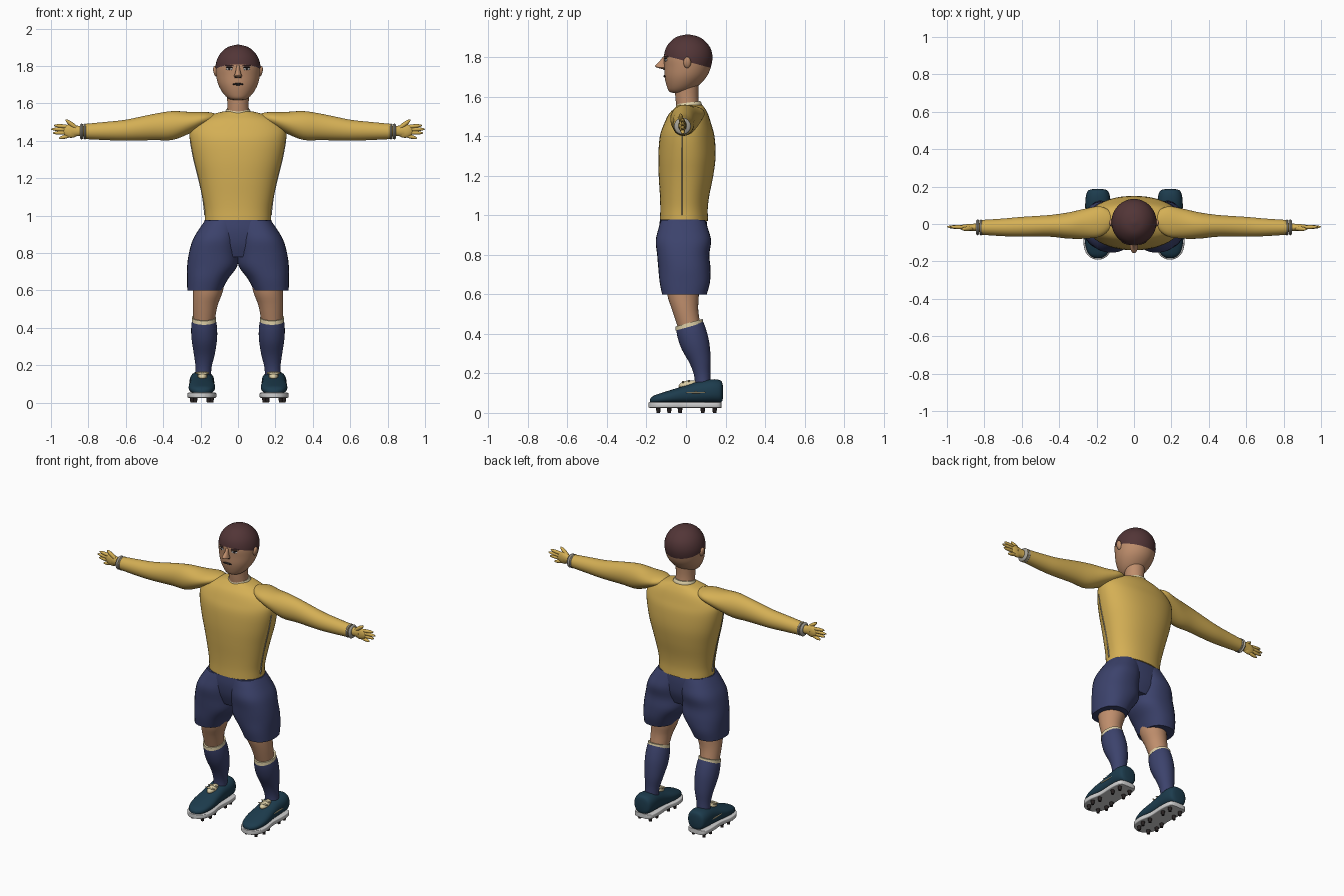
import bpy, bmesh, math
from mathutils import Vector, Matrix
from mathutils.bvhtree import BVHTree


def material(name, r, g, b):
    m = bpy.data.materials.new(name)
    m.diffuse_color = (r, g, b, 1)
    return m


YELLOW = material("shirt yellow", 0.66, 0.43, 0.09)
NAVY = material("navy cloth", 0.045, 0.055, 0.15)
SKIN = material("skin", 0.52, 0.27, 0.15)
HAIR = material("dark brown hair", 0.085, 0.036, 0.038)
TEAL = material("shoe teal", 0.012, 0.045, 0.075)
CREAM = material("cream trim", 0.72, 0.62, 0.38)
GREY = material("cuff grey", 0.38, 0.36, 0.31)
WHITE = material("sole white", 0.62, 0.62, 0.62)
DARK = material("near black", 0.02, 0.015, 0.015)


def finish(name, bm, mat, mirror=False, angle=50):
    bmesh.ops.recalc_face_normals(bm, faces=bm.faces)
    me = bpy.data.meshes.new(name)
    bm.to_mesh(me)
    bm.free()
    ob = bpy.data.objects.new(name, me)
    bpy.context.collection.objects.link(ob)
    for m in mat if isinstance(mat, list) else [mat]:
        me.materials.append(m)
    bpy.ops.object.select_all(action='DESELECT')
    ob.select_set(True)
    bpy.context.view_layer.objects.active = ob
    bpy.ops.object.shade_smooth_by_angle(angle=math.radians(angle))
    if mirror:
        ob.modifiers.new("other side", 'MIRROR')
    return ob


def smooth_rings(rings, steps):
    """Catmull-Rom interpolation of cross-section values."""
    out = []
    n = len(rings)
    for i in range(n - 1):
        p = [rings[max(0, min(n - 1, i + k))] for k in (-1, 0, 1, 2)]
        for s in range(steps):
            t = s / steps
            out.append([0.5 * (2 * b + (c - a) * t + (2 * a - 5 * b + 4 * c - d) * t * t
                               + (3 * b - a - 3 * c + d) * t ** 3) for a, b, c, d in zip(*p)])
    out.append(list(rings[-1]))
    return out


def loft(rings, axis='Z', power=2.0, steps=4, seg=32, shear=0.0):
    """Rings are (position, centre u, centre v, radius u, radius v)."""
    bm = bmesh.new()
    loops = []
    for t, cu, cv, ru, rv in smooth_rings(rings, steps):
        loop = []
        for k in range(seg):
            c, s = math.cos(2 * math.pi * k / seg), math.sin(2 * math.pi * k / seg)
            u = cu + max(ru, 0.001) * math.copysign(abs(c) ** (2 / power), c)
            v = cv + max(rv, 0.001) * math.copysign(abs(s) ** (2 / power), s)
            co = {'Z': (u, v, t + shear * (v - cv)), 'X': (t, u, v), 'Y': (u, t, v)}[axis]
            loop.append(bm.verts.new(co))
        loops.append(loop)
    for a, b in zip(loops, loops[1:]):
        for k in range(seg):
            bm.faces.new((a[k], a[(k + 1) % seg], b[(k + 1) % seg], b[k]))
    bm.faces.new(loops[0])
    bm.faces.new(loops[-1])
    return bm


def blob(name, centre, radii, mat, mirror=False, rot=None):
    bm = bmesh.new()
    m = Matrix.Translation(centre) @ (rot or Matrix()) @ Matrix.Diagonal((*radii, 1))
    bmesh.ops.create_uvsphere(bm, u_segments=16, v_segments=10, radius=1, matrix=m)
    return finish(name, bm, mat, mirror, 80)


def finger(name, a, b, r):
    a, b = Vector(a), Vector(b)
    rot = (b - a).to_track_quat('Z', 'Y').to_matrix().to_4x4()
    blob(name, (a + b) / 2, (r, r, (b - a).length / 2), YELLOW, True, rot)


# Shirt body
finish("shirt_body", loft([
    (0.97, 0, -0.01, 0.176, 0.122), (1.03, 0, -0.01, 0.178, 0.12),
    (1.1, 0, -0.007, 0.19, 0.125), (1.2, 0, 0, 0.212, 0.138),
    (1.3, 0, 0.005, 0.238, 0.145), (1.4, 0, 0.006, 0.257, 0.138),
    (1.46, 0, 0.008, 0.255, 0.12), (1.51, 0, 0.012, 0.215, 0.1),
    (1.54, 0, 0.018, 0.145, 0.078), (1.558, 0, 0.02, 0.075, 0.062)], power=2.2, seg=48), YELLOW)
# Collar
finish("collar", loft([(1.545, 0, 0.015, 0.07, 0.066), (1.558, 0, 0.014, 0.068, 0.065),
                       (1.57, 0, 0.012, 0.062, 0.06)], shear=0.12), CREAM)
# Thin seams under the arms
finish("side_seams", loft([(1.0, 0.172, -0.02, 0.008, 0.004), (1.1, 0.184, -0.02, 0.008, 0.004),
                           (1.2, 0.206, -0.02, 0.008, 0.004), (1.3, 0.231, -0.02, 0.008, 0.004),
                           (1.4, 0.25, -0.02, 0.008, 0.004)], seg=8), GREY, True)

# Sleeves
finish("sleeves", loft([
    (0.11, 0.02, 1.525, 0.006, 0.004), (0.125, 0.02, 1.525, 0.045, 0.022),
    (0.18, 0.014, 1.517, 0.08, 0.038), (0.26, 0.002, 1.497, 0.08, 0.058),
    (0.35, -0.008, 1.482, 0.07, 0.077), (0.45, -0.01, 1.474, 0.058, 0.07),
    (0.6, -0.015, 1.457, 0.053, 0.056), (0.7, -0.018, 1.453, 0.047, 0.049),
    (0.825, -0.018, 1.45, 0.039, 0.04)], axis='X'), YELLOW, True)
# Cuffs and wrists
for i, x in enumerate((0.818, 0.836)):
    finish("cuff_band_%d" % (i + 1), loft([
        (x - 0.008, -0.018, 1.45, 0.036, 0.037), (x, -0.018, 1.45, 0.043, 0.043),
        (x + 0.008, -0.018, 1.45, 0.036, 0.037)], axis='X', seg=24), GREY, True)
finish("wrists", loft([(0.81, -0.018, 1.452, 0.028, 0.03), (0.85, -0.018, 1.453, 0.02, 0.027),
                       (0.89, -0.018, 1.455, 0.018, 0.034)], axis='X', seg=20), YELLOW, True)
# Gloved hands
blob("palms", (0.892, -0.018, 1.453), (0.046, 0.017, 0.037), YELLOW, True)
for nm, z0, tip_x, z1 in (("index", 1.473, 0.985, 1.483), ("middle", 1.459, 1.0, 1.463),
                          ("ring", 1.445, 0.99, 1.442), ("little", 1.432, 0.957, 1.414)):
    finger(nm + "_fingers", (0.885, -0.018, z0), (tip_x, -0.015, z1), 0.0105)
finger("thumbs", (0.85, -0.022, 1.458), (0.922, -0.028, 1.513), 0.012)

# Shorts: two legs joined by a waist
finish("shorts_legs", loft([
    (0.6, 0.178, -0.008, 0.093, 0.113), (0.66, 0.163, -0.006, 0.109, 0.127),
    (0.73, 0.138, -0.008, 0.134, 0.132), (0.8, 0.131, -0.014, 0.131, 0.132),
    (0.87, 0.12, -0.013, 0.122, 0.14), (0.93, 0.1, -0.014, 0.107, 0.126),
    (0.975, 0.085, -0.015, 0.09, 0.112)], power=2.3), NAVY, True)
finish("shorts_waist", loft([
    (0.78, 0, -0.012, 0.15, 0.09), (0.85, 0, -0.012, 0.19, 0.115),
    (0.92, 0, -0.014, 0.19, 0.122), (0.977, 0, -0.014, 0.178, 0.118)], power=2.4), NAVY)

# Bare knees
finish("knees", loft([(0.72, 0.15, -0.02, 0.09, 0.085), (0.6, 0.16, -0.015, 0.08, 0.08),
                      (0.52, 0.175, -0.004, 0.066, 0.066), (0.43, 0.182, 0.018, 0.056, 0.058)]),
       SKIN, True)
# Socks with a cream top band
finish("socks", loft([
    (0.445, 0.182, 0.018, 0.063, 0.068), (0.4, 0.181, 0.03, 0.069, 0.072),
    (0.34, 0.18, 0.048, 0.068, 0.069), (0.26, 0.18, 0.073, 0.056, 0.052),
    (0.19, 0.184, 0.083, 0.043, 0.04), (0.12, 0.188, 0.085, 0.043, 0.04)], shear=0.28), NAVY, True)
finish("sock_bands", loft([(0.436, 0.182, 0.018, 0.065, 0.07), (0.456, 0.182, 0.016, 0.064, 0.068)],
                          shear=0.28), CREAM, True)

# Shoes
finish("shoes", loft([
    (0.186, 0.193, 0.105, 0.03, 0.035), (0.175, 0.193, 0.108, 0.055, 0.056),
    (0.13, 0.193, 0.11, 0.066, 0.06), (0.06, 0.193, 0.103, 0.064, 0.055),
    (0.0, 0.193, 0.093, 0.066, 0.046), (-0.07, 0.193, 0.082, 0.071, 0.036),
    (-0.13, 0.193, 0.072, 0.063, 0.027), (-0.165, 0.193, 0.066, 0.045, 0.02),
    (-0.182, 0.193, 0.06, 0.018, 0.01)], axis='Y', power=2.4), TEAL, True)
# Soles
finish("soles", loft([
    (0.18, 0.193, 0.04, 0.035, 0.015), (0.165, 0.193, 0.04, 0.06, 0.015),
    (0.1, 0.193, 0.04, 0.068, 0.015), (0.0, 0.193, 0.04, 0.064, 0.015),
    (-0.08, 0.193, 0.04, 0.077, 0.015), (-0.14, 0.193, 0.04, 0.07, 0.015),
    (-0.175, 0.193, 0.04, 0.045, 0.015), (-0.19, 0.193, 0.04, 0.015, 0.013)],
    axis='Y', power=8), WHITE, True)
# Studs
bm = bmesh.new()
for y, dx in ((0.145, 0.038), (0.085, 0.042), (-0.03, 0.045), (-0.085, 0.053), (-0.14, 0.035)):
    for s in (-1, 1):
        bmesh.ops.create_cone(bm, cap_ends=True, segments=10, radius1=0.009, radius2=0.013,
                              depth=0.03, matrix=Matrix.Translation((0.193 + s * dx, y, 0.015)))
finish("studs", bm, DARK, True)
# Tongue, laces and side stripe
blob("tongues", (0.19, 0.012, 0.143), (0.026, 0.05, 0.021), CREAM, True,
     Matrix.Rotation(0.15, 4, 'X'))
for i in range(2):
    blob("lace_%d" % (i + 1), (0.19, -0.015 + i * 0.03, 0.156 + i * 0.005),
         (0.036, 0.006, 0.006), CREAM, True)
blob("shoe_stripes", (0.257, 0.05, 0.103), (0.004, 0.055, 0.004), CREAM, True)

# Neck
finish("neck", loft([(1.53, 0, 0.012, 0.06, 0.058), (1.6, 0, 0.004, 0.057, 0.058),
                     (1.68, 0, 0.004, 0.062, 0.062)]), SKIN)

# Head, cut along the sloping hairline
bm = loft([
    (1.618, 0, -0.035, 0.02, 0.025), (1.626, 0, -0.033, 0.05, 0.052),
    (1.655, 0, -0.018, 0.08, 0.08), (1.7, 0, -0.002, 0.105, 0.106),
    (1.75, 0, 0.008, 0.117, 0.118), (1.8, 0, 0.011, 0.12, 0.123),
    (1.845, 0, 0.011, 0.108, 0.113), (1.88, 0, 0.01, 0.083, 0.087),
    (1.903, 0, 0.009, 0.05, 0.054), (1.914, 0, 0.008, 0.008, 0.008)], seg=48)
bmesh.ops.recalc_face_normals(bm, faces=bm.faces)
hairline, up = Vector((0, 0, 1.779)), Vector((0, 0.27, 1)).normalized()
bmesh.ops.bisect_plane(bm, geom=bm.verts[:] + bm.edges[:] + bm.faces[:],
                       plane_co=hairline, plane_no=up)
for f in bm.faces:
    f.material_index = int((f.calc_center_median() - hairline).dot(up) > 0)
surface = BVHTree.FromBMesh(bm)
finish("head", bm, [SKIN, HAIR])


def on_face(name, x, z, rx, rz, mat, depth=0.004, mirror=False):
    hit = surface.ray_cast(Vector((x, -1, z)), Vector((0, 1, 0)))
    rot = Matrix.Rotation(math.atan2(hit[1].x, -hit[1].y), 4, 'Z')
    blob(name, hit[0], (rx, depth, rz), mat, mirror, rot)


# Face details
on_face("eyes", 0.046, 1.785, 0.019, 0.007, WHITE, 0.003, True)
on_face("pupils", 0.046, 1.785, 0.008, 0.0065, DARK, 0.005, True)
on_face("eyelids", 0.046, 1.792, 0.021, 0.0025, DARK, 0.004, True)
on_face("brows", 0.048, 1.802, 0.026, 0.004, HAIR, 0.004, True)
on_face("mouth", 0, 1.703, 0.03, 0.006, DARK, 0.006)
# Nose
finish("nose", loft([(1.738, 0, -0.108, 0.006, 0.006), (1.746, 0, -0.12, 0.021, 0.025),
                     (1.756, 0, -0.125, 0.018, 0.031), (1.78, 0, -0.115, 0.011, 0.018),
                     (1.803, 0, -0.108, 0.008, 0.008)], seg=16), SKIN)
on_face("nostrils", 0.01, 1.738, 0.008, 0.003, DARK, 0.008, True)
# Ears
blob("ears", (0.12, 0.006, 1.772), (0.012, 0.019, 0.029), SKIN, True,
     Matrix.Rotation(0.2, 4, 'Y'))
